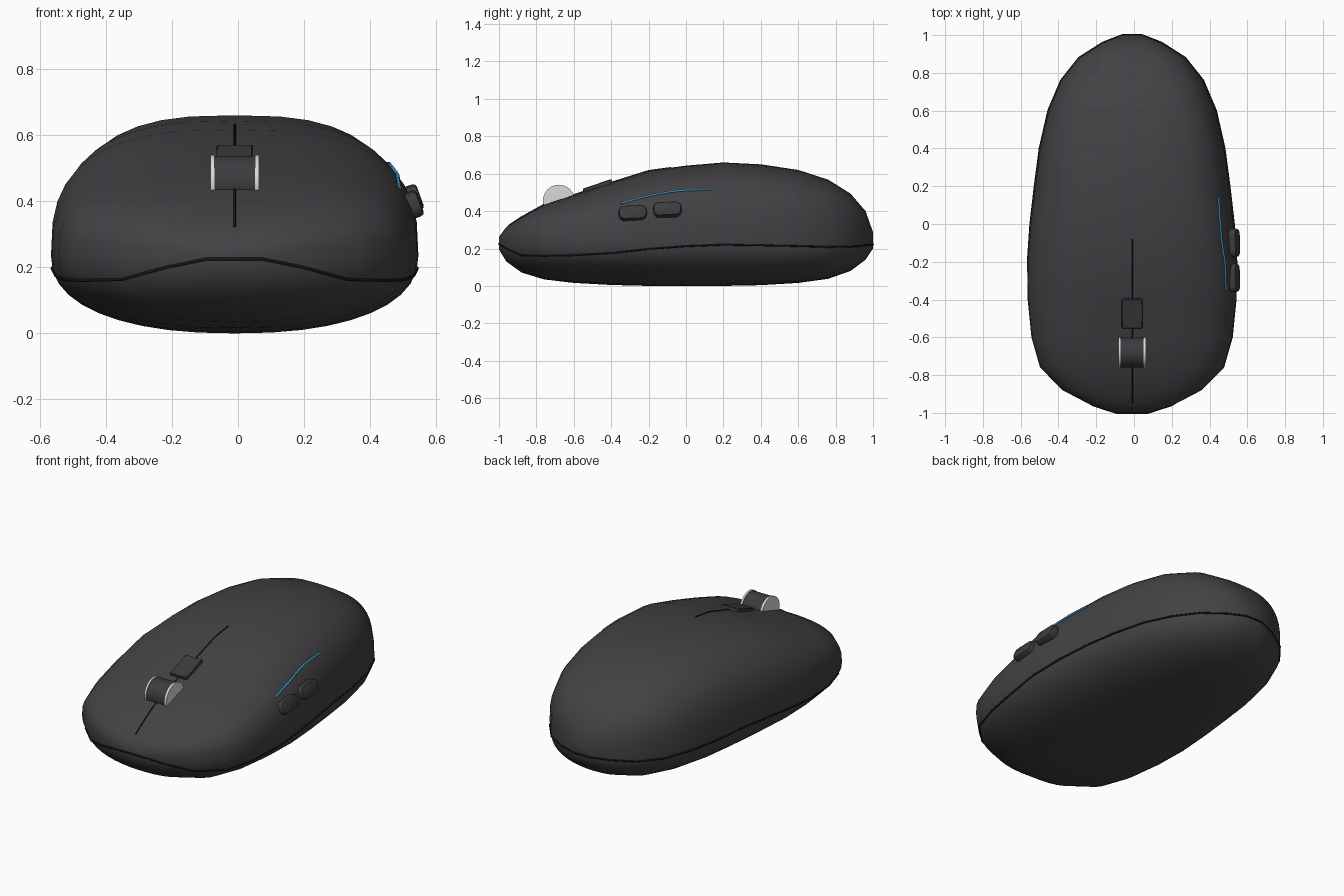
import bpy, bmesh, math
from mathutils import Matrix

cube = bpy.data.objects.get("Cube")
if cube:
    bpy.data.objects.remove(cube, do_unlink=True)

CX, MID = -0.01, 0.235          # centre line and height of the widest point
SEGMENTS = 40

# y, half width, top, bottom, seam height
STATIONS = [
    (-1.0, .085, .262, .195, .225), (-.96, .215, .315, .13, .2),
    (-.88, .368, .368, .072, .163), (-.76, .487, .435, .035, .16),
    (-.6, .533, .487, .016, .163), (-.4, .553, .553, .005, .175),
    (-.2, .556, .616, 0, .197), (0, .54, .643, 0, .212),
    (.2, .516, .66, 0, .22), (.4, .49, .65, .004, .217),
    (.6, .445, .62, .016, .213), (.76, .378, .568, .038, .208),
    (.88, .283, .493, .08, .21), (.96, .157, .4, .14, .217),
    (1.0, .055, .287, .2, .222)]


def material(name, rgb, rough=0.6, metal=0.0):
    m = bpy.data.materials.new(name)
    m.use_nodes = True
    m.diffuse_color = (*rgb, 1)
    bsdf = next(n for n in m.node_tree.nodes if n.type == 'BSDF_PRINCIPLED')
    bsdf.inputs["Base Color"].default_value = (*rgb, 1)
    bsdf.inputs["Roughness"].default_value = rough
    return m


SHELL = material("charcoal shell", (.055, .055, .06))
BUTTON = material("button grey", (.045, .045, .05))
GROOVE = material("groove black", (.008, .008, .009))
METAL = material("silver rim", (.7, .7, .7), 0.3)
BLUE = material("blue accent", (.05, .3, .55))


def add_object(name, bm, mat, smooth=None):
    bmesh.ops.recalc_face_normals(bm, faces=bm.faces)
    mesh = bpy.data.meshes.new(name)
    bm.to_mesh(mesh)
    bm.free()
    mesh.materials.append(mat)
    obj = bpy.data.objects.new(name, mesh)
    bpy.context.collection.objects.link(obj)
    if smooth:
        bpy.ops.object.select_all(action='DESELECT')
        obj.select_set(True)
        bpy.context.view_layer.objects.active = obj
        bpy.ops.object.shade_smooth_by_angle(angle=math.radians(smooth))
    return obj


def station(y):
    """Shell dimensions at any y, blended between neighbouring stations."""
    for a, b in zip(STATIONS, STATIONS[1:]):
        if y <= b[0]:
            t = (y - a[0]) / (b[0] - a[0])
            return [p + (q - p) * t for p, q in zip(a, b)]
    return STATIONS[-1]


def power(z):
    return 2.8 if z > MID else 2.3


def half_width(y, z):
    _, w, top, bottom, _ = station(y)
    reach = (top - MID) if z > MID else (MID - bottom)
    n = power(z)
    return w * max(0, 1 - (abs(z - MID) / reach) ** n) ** (1 / n)


def section_point(s, angle):
    y, w, top, bottom, _ = s
    c, d = math.cos(angle), math.sin(angle)
    e = 2 / (2.8 if d > 0 else 2.3)
    x = math.copysign(abs(c) ** e, c) * w
    z = MID + (abs(d) ** e * (top - MID) if d > 0 else -abs(d) ** e * (MID - bottom))
    return (CX + x, y, z)


def tube(name, points, radius, mat, closed=False):
    curve = bpy.data.curves.new(name, 'CURVE')
    curve.dimensions = '3D'
    curve.bevel_depth = radius
    curve.bevel_resolution = 1
    curve.use_fill_caps = True
    spline = curve.splines.new('POLY')
    spline.points.add(len(points) - 1)
    for p, co in zip(spline.points, points):
        p.co = (*co, 1)
    spline.use_cyclic_u = closed
    curve.materials.append(mat)
    obj = bpy.data.objects.new(name, curve)
    bpy.context.collection.objects.link(obj)
    bpy.ops.object.select_all(action='DESELECT')
    obj.select_set(True)
    bpy.context.view_layer.objects.active = obj
    bpy.ops.object.convert(target='MESH')


def rounded_box(name, size, place, mat, bevel, segments):
    bm = bmesh.new()
    bmesh.ops.create_cube(bm, size=1, matrix=Matrix.Diagonal((*size, 1)))
    # round the outline corners first, then soften every rim
    upright = [e for e in bm.edges
               if abs(e.verts[0].co.x - e.verts[1].co.x) > size[0] * .9]
    if segments > 1:
        bmesh.ops.bevel(bm, geom=upright, offset=size[2] * .4, segments=segments,
                        profile=.5, affect='EDGES')
    rim = [e for e in bm.edges if abs(e.verts[0].co.x - e.verts[1].co.x) < 1e-5
           or segments == 1]
    bmesh.ops.bevel(bm, geom=rim, offset=bevel, segments=max(1, segments - 2),
                    profile=.5, affect='EDGES')
    bm.transform(place)
    add_object(name, bm, mat, 40)


# Shell lofted through the cross-sections
bm = bmesh.new()
rings = [[bm.verts.new(section_point(s, math.tau * i / SEGMENTS))
          for i in range(SEGMENTS)] for s in STATIONS]
for a, b in zip(rings, rings[1:]):
    for i in range(SEGMENTS):
        j = (i + 1) % SEGMENTS
        bm.faces.new((a[i], a[j], b[j], b[i]))
bm.faces.new(rings[0])
bm.faces.new(rings[-1])
add_object("shell", bm, SHELL, 60)

# Seam running all round between the upper and lower shell
right = [(CX + half_width(s[0], s[4]), s[0], s[4]) for s in STATIONS]
left = [(2 * CX - x, y, z) for x, y, z in reversed(right)]
tube("shell_seam", right + left, .005, GROOVE, closed=True)

# Split between the two main buttons
ys = [-.95] + [s[0] for s in STATIONS if -.95 < s[0] < -.08] + [-.08]
tube("button_split", [(CX, y, station(y)[2]) for y in ys], .004, GROOVE)

# Blue accent line above the thumb buttons
accent = []
for i in range(15):
    t = i / 14
    y = -.35 + .49 * t
    z = .442 + .072 * math.sin(min(1, t * 1.2) * math.pi / 2)
    accent.append((CX + half_width(y, z) + .002, y, z))
tube("accent_line", accent, .006, BLUE)

# Scroll wheel with a silver disc on each side
def disc(name, x, width, radius, mat):
    bm = bmesh.new()
    place = Matrix.Translation((x, -.68, .456)) @ Matrix.Rotation(math.pi / 2, 4, 'Y')
    bmesh.ops.create_cone(bm, cap_ends=True, segments=32, radius1=radius,
                          radius2=radius, depth=width, matrix=place)
    add_object(name, bm, mat, 40)


disc("scroll_wheel", CX, .122, .081, BUTTON)
for side, name in ((1, "left"), (-1, "right")):
    disc("wheel_rim_" + name, CX + side * .067, .012, .085, METAL)

# Small button behind the wheel
rounded_box("top_button", (.11, .163, .05),
            Matrix.Translation((CX, -.468, .522)) @ Matrix.Rotation(math.radians(18.5), 4, 'X'),
            BUTTON, .004, 1)

# Two thumb buttons
for name, y, z in (("front", -.285, .388), ("rear", -.1, .407)):
    place = (Matrix.Translation((.526, y, z))
             @ Matrix.Rotation(math.radians(-20), 4, 'Y')
             @ Matrix.Rotation(math.radians(3), 4, 'X'))
    rounded_box("thumb_button_" + name, (.054, .15, .078), place, BUTTON, .012, 4)
